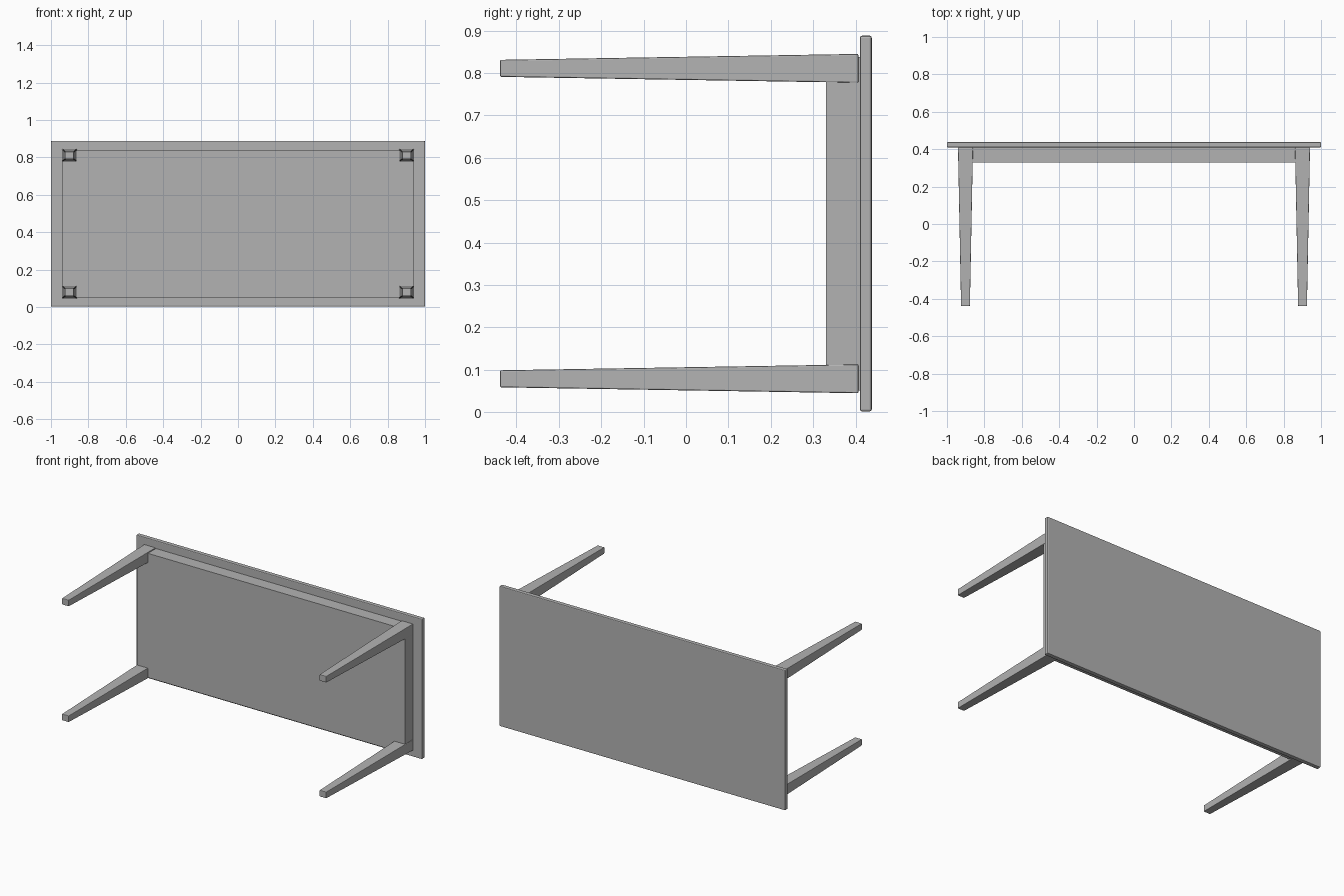
import bpy
import bmesh

cube = bpy.data.objects.get("Cube")
if cube:
    bpy.data.objects.remove(cube, do_unlink=True)

grey = bpy.data.materials.new("plain grey")
grey.use_nodes = True
colour = (0.45, 0.45, 0.45, 1)
grey.diffuse_color = colour
grey.node_tree.nodes["Principled BSDF"].inputs["Base Color"].default_value = colour

MID_Z = 0.445  # height of the table's centre line


def block(name, centre, size, bevel=0.0, taper=1.0):
    """Box whose -y end is scaled by taper."""
    bm = bmesh.new()
    bmesh.ops.create_cube(bm, size=1)
    for v in bm.verts:
        k = taper if v.co.y < 0 else 1
        v.co.x *= size[0] * k
        v.co.y *= size[1]
        v.co.z *= size[2] * k
    mesh = bpy.data.meshes.new(name)
    bm.to_mesh(mesh)
    bm.free()
    mesh.materials.append(grey)
    obj = bpy.data.objects.new(name, mesh)
    obj.location = centre
    bpy.context.collection.objects.link(obj)
    if bevel:
        mod = obj.modifiers.new("soft edges", "BEVEL")
        mod.width = bevel
        mod.segments = 2
    return obj


# Table top, lying on its long edge
block("table_top", (0, 0.424, MID_Z), (2, 0.028, 0.886), bevel=0.005)

# Solid apron behind the legs
block("apron", (0, 0.371, MID_Z), (1.876, 0.082, 0.786))

# Four tapered legs pointing forward
for side, sx in (("left", 1), ("right", -1)):
    for level, sz in (("upper", 1), ("lower", -1)):
        block(f"{level}_{side}_leg", (sx * 0.901, -0.016, MID_Z + sz * 0.366),
              (0.08, 0.845, 0.068), bevel=0.003, taper=0.59)
